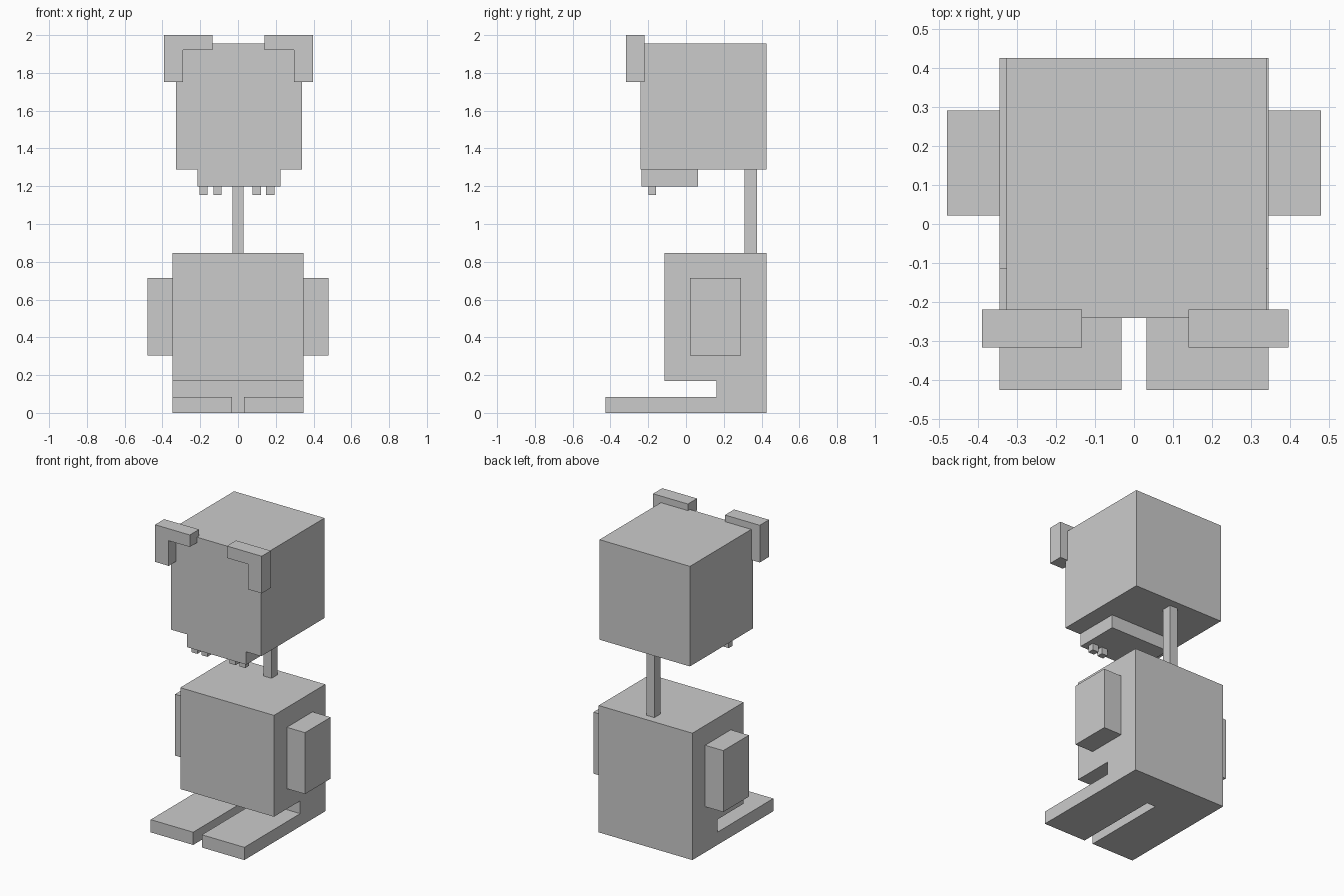
import bpy, bmesh
from mathutils import Vector

if "Cube" in bpy.data.objects:
    bpy.data.objects.remove(bpy.data.objects["Cube"])


def extrude(name, points, offset):
    """Solid made by sweeping a flat polygon along an offset vector."""
    bm = bmesh.new()
    face = bm.faces.new([bm.verts.new(p) for p in points])
    ext = bmesh.ops.extrude_face_region(bm, geom=[face], use_keep_orig=True)
    verts = [g for g in ext["geom"] if isinstance(g, bmesh.types.BMVert)]
    bmesh.ops.translate(bm, verts=verts, vec=Vector(offset))
    bmesh.ops.recalc_face_normals(bm, faces=bm.faces[:])
    mesh = bpy.data.meshes.new(name)
    bm.to_mesh(mesh)
    bm.free()
    obj = bpy.data.objects.new(name, mesh)
    bpy.context.collection.objects.link(obj)
    return obj


def box(name, x, y, z):
    """Box from (min, max) ranges."""
    pts = [(x[0], y[0], z[0]), (x[1], y[0], z[0]), (x[1], y[1], z[0]), (x[0], y[1], z[0])]
    return extrude(name, pts, (0, 0, z[1] - z[0]))


# Body and feet: one side profile, with a slot cut between the feet
W = 0.346
profile = [(-0.427, 0), (0.427, 0), (0.427, 0.847), (-0.115, 0.847),
           (-0.115, 0.17), (0.162, 0.17), (0.162, 0.085), (-0.427, 0.085)]
body = extrude("body_and_feet", [(-W, y, z) for y, z in profile], (2 * W, 0, 0))
slot = box("foot_slot_cutter", (-0.032, 0.032), (-0.6, 0.162), (-0.1, 0.13))
slot.hide_render = True
slot.hide_viewport = False
slot.display_type = 'WIRE'
cut = body.modifiers.new("foot_slot", 'BOOLEAN')
cut.operation = 'DIFFERENCE'
cut.solver = 'EXACT'
cut.object = slot
bpy.context.view_layer.objects.active = body
bpy.ops.object.modifier_apply(modifier=cut.name)
bpy.data.objects.remove(slot)

# Arms
for side, s in (("left", -1), ("right", 1)):
    box(side + "_arm", sorted((s * W, s * 0.48)), (0.022, 0.292), (0.305, 0.715))

# Neck
box("neck", (-0.03, 0.03), (0.311, 0.376), (0.847, 1.29))

# Head and jaw
box("head", (-0.328, 0.34), (-0.241, 0.427), (1.288, 1.956))
box("jaw", (-0.214, 0.225), (-0.235, 0.063), (1.199, 1.288))

# Teeth
for i, x in enumerate((-0.183, -0.109, 0.1, 0.171)):
    box(f"tooth_{i + 1}", (x - 0.022, x + 0.022), (-0.199, -0.158), (1.154, 1.199))

# Ears: L-shaped brackets on the front upper corners
ear = [(0, 1.752), (0, 2.0), (0.257, 2.0), (0.257, 1.92), (0.101, 1.92), (0.101, 1.752)]
for side, x0, s in (("left", -0.391, 1), ("right", 0.397, -1)):
    extrude(side + "_ear", [(x0 + s * x, -0.317, z) for x, z in ear], (0, 0.097, 0))
